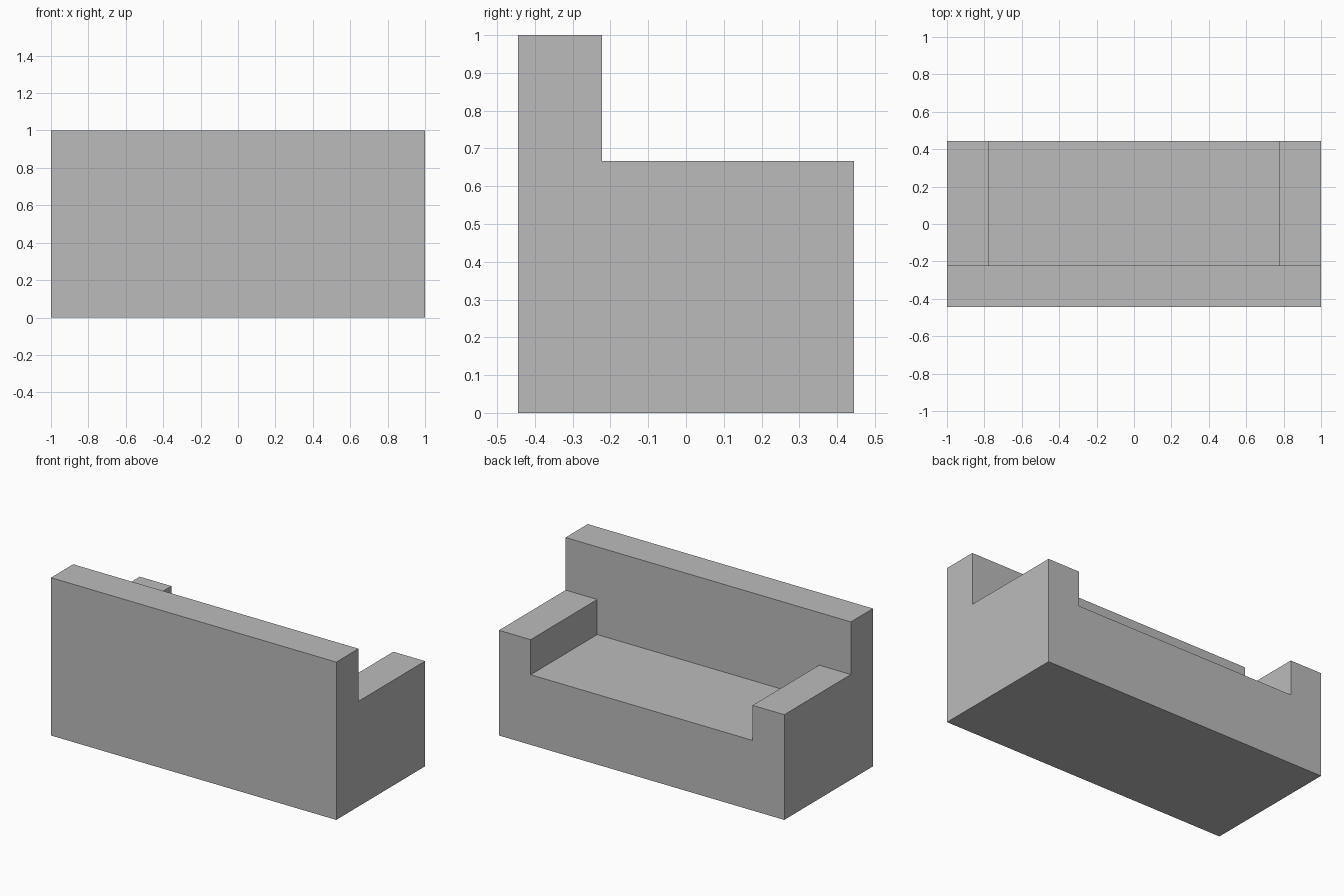
import bpy
import bmesh

if "Cube" in bpy.data.objects:
    bpy.data.objects.remove(bpy.data.objects["Cube"])


def prism(name, profile, y0, y1):
    """Closed solid: an x-z profile extruded along y."""
    bm = bmesh.new()
    face = bm.faces.new([bm.verts.new((x, y0, z)) for x, z in profile])
    ext = bmesh.ops.extrude_face_region(bm, geom=[face])
    verts = [v for v in ext["geom"] if isinstance(v, bmesh.types.BMVert)]
    bmesh.ops.translate(bm, verts=verts, vec=(0, y1 - y0, 0))
    bmesh.ops.recalc_face_normals(bm, faces=bm.faces)
    mesh = bpy.data.meshes.new(name)
    bm.to_mesh(mesh)
    bm.free()
    obj = bpy.data.objects.new(name, mesh)
    bpy.context.collection.objects.link(obj)
    return obj


grey = bpy.data.materials.new("light grey")
grey.diffuse_color = (0.5, 0.5, 0.5, 1)
grey.use_nodes = True
grey.node_tree.nodes["Principled BSDF"].inputs["Base Color"].default_value = grey.diffuse_color

DEPTH = 0.4444    # half depth
BACKREST = -0.2222  # inner face of the backrest
SEAT, ARM, TOP = 0.4444, 0.6667, 1.0
INNER = 0.7778    # inner face of the armrests

# Sofa body: one solid block, backrest along -y
sofa = prism("sofa_body", [(-1, 0), (1, 0), (1, TOP), (-1, TOP)], -DEPTH, DEPTH)
sofa.data.materials.append(grey)

# T-shaped cutter: seat well between the arms plus the space above them
half = [(INNER, SEAT), (INNER, ARM), (1.2, ARM), (1.2, 1.2)]
mirrored = [(-x, z) for x, z in reversed(half)]
cutter = prism("seat_cutter", half + mirrored, BACKREST, 0.7)
cutter.data.materials.append(grey)
cutter.hide_render = True
cutter.display_type = 'WIRE'

cut = sofa.modifiers.new("seat_cut", 'BOOLEAN')
cut.operation = 'DIFFERENCE'
cut.solver = 'EXACT'
cut.object = cutter
